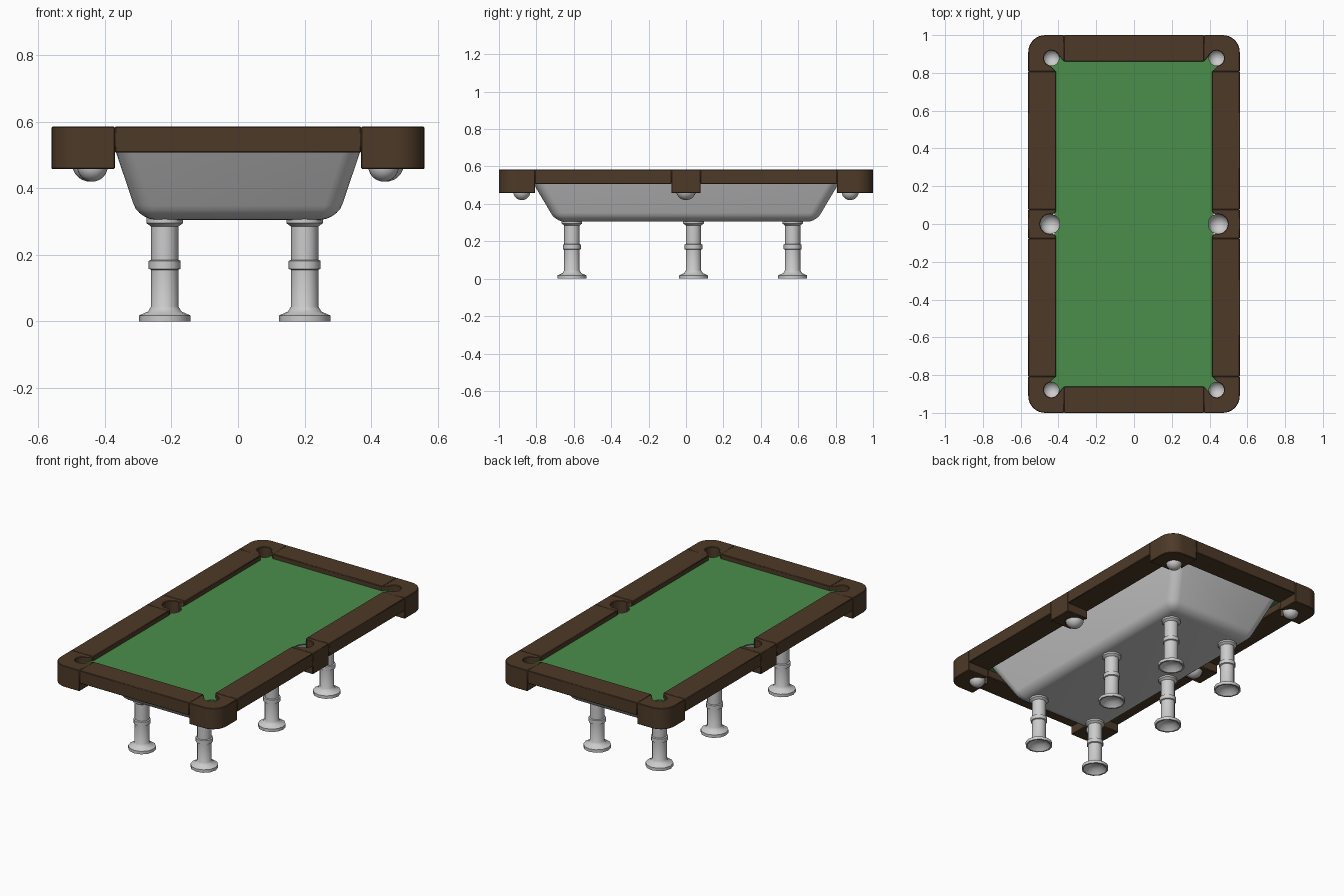
import bpy, bmesh
from math import cos, sin, radians, pi

if "Cube" in bpy.data.objects:
    bpy.data.objects.remove(bpy.data.objects["Cube"])

def material(name, color):
    m = bpy.data.materials.new(name)
    m.diffuse_color = color
    m.use_nodes = True
    m.node_tree.nodes["Principled BSDF"].inputs["Base Color"].default_value = m.diffuse_color
    return m

WOOD = material("dark_wood", (0.075, 0.042, 0.021, 1))
CLOTH = material("green_cloth", (0.07, 0.27, 0.07, 1))

def finish(name, bm, mat=None, bevel=0, angle=35):
    bmesh.ops.recalc_face_normals(bm, faces=bm.faces)
    me = bpy.data.meshes.new(name)
    bm.to_mesh(me)
    bm.free()
    ob = bpy.data.objects.new(name, me)
    bpy.context.collection.objects.link(ob)
    if mat:
        me.materials.append(mat)
    bpy.ops.object.select_all(action='DESELECT')
    ob.select_set(True)
    bpy.context.view_layer.objects.active = ob
    bpy.ops.object.shade_smooth_by_angle(angle=radians(angle))
    if bevel:
        mod = ob.modifiers.new("soft_edges", 'BEVEL')
        mod.width = bevel
        mod.segments = 1
        mod.limit_method = 'ANGLE'
        mod.angle_limit = radians(40)
    return ob

def arc(cx, cy, r, a0, a1, n):
    return [(cx + r * cos(radians(a0 + (a1 - a0) * i / n)),
             cy + r * sin(radians(a0 + (a1 - a0) * i / n))) for i in range(n + 1)]

def prism(name, outline, z0, z1, mat, bevel=0.003):
    bm = bmesh.new()
    face = bm.faces.new([bm.verts.new((x, y, z0)) for x, y in outline])
    geo = bmesh.ops.extrude_face_region(bm, geom=[face])['geom']
    for v in geo:
        if isinstance(v, bmesh.types.BMVert):
            v.co.z = z1
    return finish(name, bm, mat, bevel)

def lathe(name, profile, x, y, sides, angle=35):
    bm = bmesh.new()
    vs = [bm.verts.new((r, 0, z)) for r, z in profile]
    es = [bm.edges.new(p) for p in zip(vs, vs[1:])]
    bmesh.ops.spin(bm, geom=vs + es, axis=(0, 0, 1), cent=(0, 0, 0),
                   angle=2 * pi, steps=sides, use_duplicate=False)
    bmesh.ops.remove_doubles(bm, verts=bm.verts, dist=1e-4)
    bmesh.ops.translate(bm, verts=bm.verts, vec=(x, y, 0))
    return finish(name, bm, angle=angle)

def flip(points, sx, sy):
    return [(x * sx, y * sy) for x, y in points]

TOP, RAIL, SKIRT, BED = 0.585, 0.507, 0.457, 0.557
PX, PY, PR = 0.437, 0.878, 0.04      # corner pocket
MX, MR = 0.445, 0.052                # middle pocket

# outlines in the +x +y quarter
corner = ([(0.37, 1.0)] + arc(0.47, 0.91, 0.09, 90, 0, 8) + [(0.56, 0.808), (0.414, 0.808)]
          + arc(PX, PY, PR, -78, 132, 12) + [(0.37, 0.86)])
middle = ([(0.56, -0.077), (0.56, 0.077), (0.412, 0.077), (0.416, 0.06)]
          + arc(MX, 0, MR, 105, -105, 14) + [(0.416, -0.06), (0.412, -0.077)])
side_rail = [(0.412, 0.077), (0.56, 0.077), (0.56, 0.808), (0.412, 0.808)]
cloth_quarter = (arc(MX, 0, MR, 180, 118, 5) + [(0.43, 0.80)]
                 + arc(PX, PY, PR, -78, -228, 10) + [(0.36, 0.87)])

# wooden frame
for sx, xn in ((-1, "left"), (1, "right")):
    for sy, yn in ((-1, "front"), (1, "back")):
        prism(f"{yn}_{xn}_corner_block", flip(corner, sx, sy), SKIRT, TOP, WOOD)
        prism(f"{yn}_{xn}_side_rail", flip(side_rail, sx, sy), RAIL, TOP, WOOD)
    prism(f"{xn}_middle_block", flip(middle, sx, 1), SKIRT, TOP, WOOD)
for sy, yn in ((-1, "front"), (1, "back")):
    prism(f"{yn}_end_rail", flip([(-0.37, 0.86), (0.37, 0.86), (0.37, 1), (-0.37, 1)], 1, sy),
          RAIL, TOP, WOOD)

# cloth bed with pocket notches
q = cloth_quarter
bed = q + flip(q, -1, 1)[::-1] + flip(q, -1, -1)[1:] + flip(q, 1, -1)[::-1][:-1]
# the left middle notch point is shared, so it is kept only once
prism("cloth_bed", bed, BED - 0.006, BED, CLOTH, bevel=0)

# pocket cups
def cup(r, zc):
    return [(r, 0.53)] + [(r * cos(radians(a)), zc - r * sin(radians(a))) for a in range(0, 91, 10)]

for sx, xn in ((-1, "left"), (1, "right")):
    for sy, yn in ((-1, "front"), (1, "back")):
        lathe(f"{yn}_{xn}_pocket_cup", cup(0.046, 0.466), sx * PX, sy * PY, 20, 60)
    lathe(f"{xn}_middle_pocket_cup", cup(0.053, 0.473), sx * MX, 0, 20, 60)

# tapered body with rounded lower edges
bm = bmesh.new()
bmesh.ops.create_cube(bm, size=2)
for v in bm.verts:
    up = v.co.z > 0
    v.co.x *= 0.38 if up else 0.298
    v.co.y *= 0.84 if up else 0.695
    v.co.z = BED - 0.008 if up else 0.305
edges = [e for e in bm.edges if min(v.co.z for v in e.verts) < 0.4]
bmesh.ops.bevel(bm, geom=edges, offset=0.05, segments=5, profile=0.5, affect='EDGES')
finish("table_body", bm)

# turned legs with hollow feet
leg = [(0, 0.312), (0.055, 0.312), (0.055, 0.295), (0.041, 0.285), (0.041, 0.185),
       (0.048, 0.182), (0.048, 0.158), (0.041, 0.155), (0.041, 0.045), (0.05, 0.03),
       (0.077, 0.018), (0.077, 0.0), (0.068, 0.0), (0.045, 0.025), (0, 0.035)]
for x, xn in ((-0.22, "left"), (0.20, "right")):
    for y, yn in ((-0.61, "front"), (0.04, "middle"), (0.57, "back")):
        lathe(f"{yn}_{xn}_leg", leg, x, y, 12, 40)
